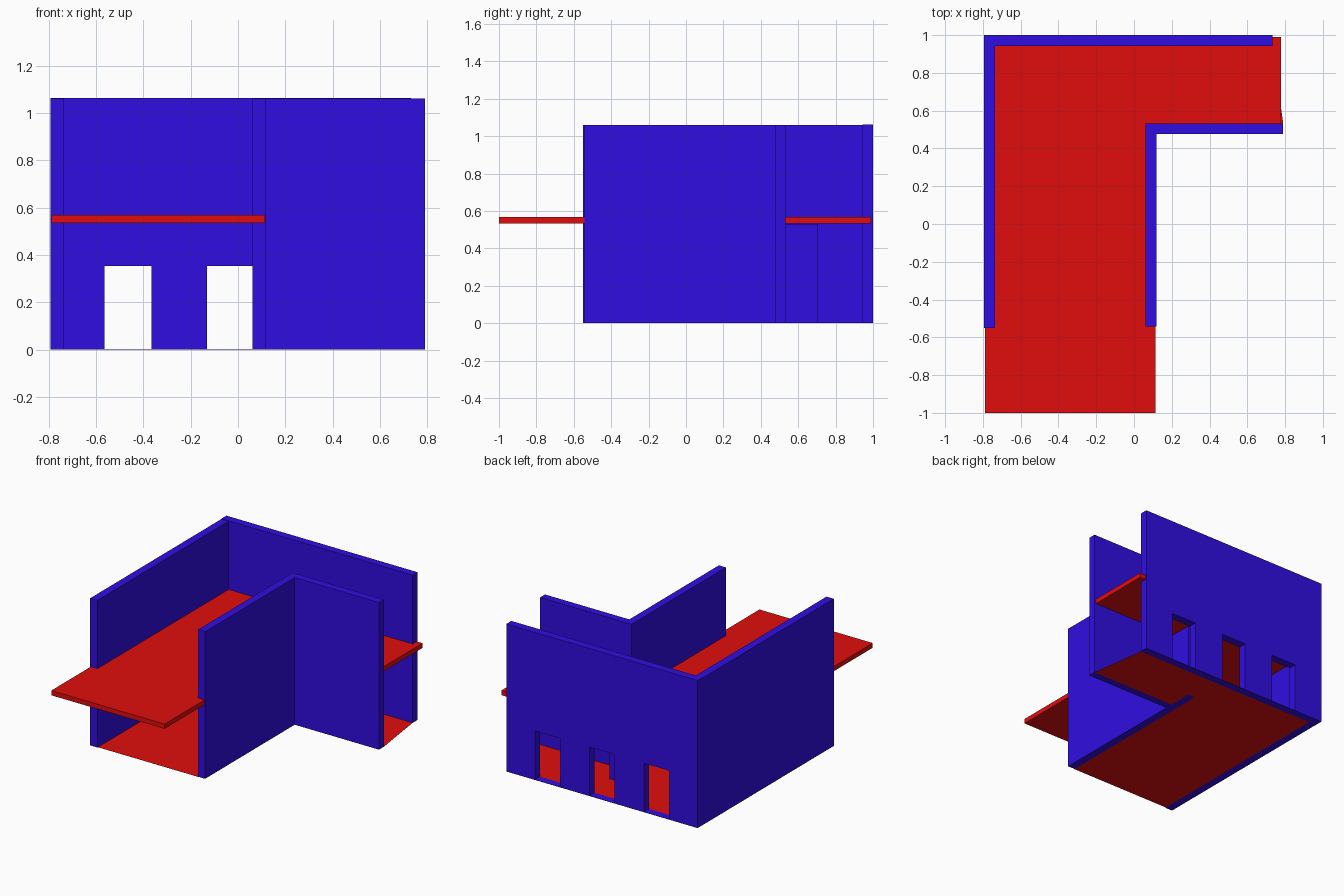
import bpy
import bmesh
from mathutils import Vector

if "Cube" in bpy.data.objects:
    bpy.data.objects.remove(bpy.data.objects["Cube"])


def material(name, color):
    m = bpy.data.materials.new(name)
    m.diffuse_color = color
    m.use_nodes = True
    m.node_tree.nodes["Principled BSDF"].inputs["Base Color"].default_value = m.diffuse_color
    return m


BLUE = material("wall_blue", (0.03, 0.004, 0.75, 1))
RED = material("floor_red", (0.75, 0.004, 0.004, 1))


def extrude_profile(name, points, direction, mat):
    """Closed 3D outline swept along a direction (None = flat sheet)."""
    bm = bmesh.new()
    face = bm.faces.new([bm.verts.new(p) for p in points])
    if direction:
        ext = bmesh.ops.extrude_face_region(bm, geom=[face], use_keep_orig=True)
        moved = [g for g in ext["geom"] if isinstance(g, bmesh.types.BMVert)]
        bmesh.ops.translate(bm, verts=moved, vec=Vector(direction))
    bmesh.ops.recalc_face_normals(bm, faces=bm.faces[:])
    mesh = bpy.data.meshes.new(name)
    bm.to_mesh(mesh)
    bm.free()
    mesh.materials.append(mat)
    obj = bpy.data.objects.new(name, mesh)
    bpy.context.collection.objects.link(obj)
    return obj


def prism(name, outline, z0, z1, mat):
    return extrude_profile(name, [(x, y, z0) for x, y in outline], (0, 0, z1 - z0), mat)


def rect(x0, x1, y0, y1):
    return [(x0, y0), (x1, y0), (x1, y1), (x0, y1)]


MID, TOP = 0.53, 1.06
LEFT, IN_L, BACK, IN_B = -0.793, -0.735, 1.0, 0.943
DOORS = [-0.565, -0.13, 0.305]
DOOR_W, DOOR_H = 0.2, 0.353

# Inner corner wall, an L in plan, over both storeys
prism("inner_corner_wall",
      [(0.062, -0.543), (0.118, -0.543), (0.118, 0.477), (0.79, 0.477),
       (0.79, 0.532), (0.062, 0.532)], 0, TOP, BLUE)

# Outer side wall, both storeys
prism("side_wall", rect(LEFT, IN_L, -0.55, IN_B), 0, TOP, BLUE)

# Upper back wall
prism("upper_back_wall", rect(LEFT, 0.732, IN_B, BACK), MID, TOP + 0.003, BLUE)

# Lower back wall with three doorways cut into its outline
outline = [(LEFT, MID), (LEFT, 0)]
for x in DOORS:
    outline += [(x, 0), (x, DOOR_H), (x + DOOR_W, DOOR_H), (x + DOOR_W, 0)]
outline += [(0.732, 0), (0.732, MID)]
extrude_profile("lower_back_wall", [(x, IN_B, z) for x, z in outline],
                (0, BACK - IN_B, 0), BLUE)

# Thin door sills
for i, x in enumerate(DOORS):
    prism(f"door_sill_{i + 1}", rect(x, x + DOOR_W, IN_B, BACK), 0, 0.002, BLUE)

# Short partition stub on the lower storey
prism("partition_stub", rect(0.062, 0.118, 0.532, 0.705), 0, MID, BLUE)

# Ground floor sheet
extrude_profile("ground_floor",
                [(x, y, 0) for x, y in
                 [(IN_L, -0.545), (0.062, -0.545), (0.062, 0.532), (0.79, 0.532),
                  (0.732, IN_B), (IN_L, IN_B)]], None, RED)

# Upper floor slab, overhanging at the front as a balcony
prism("upper_floor_slab",
      [(-0.788, -1.0), (0.115, -1.0), (0.115, 0.53), (0.778, 0.53),
       (0.778, 0.99), (-0.788, 0.99)], 0.534, 0.568, RED)
